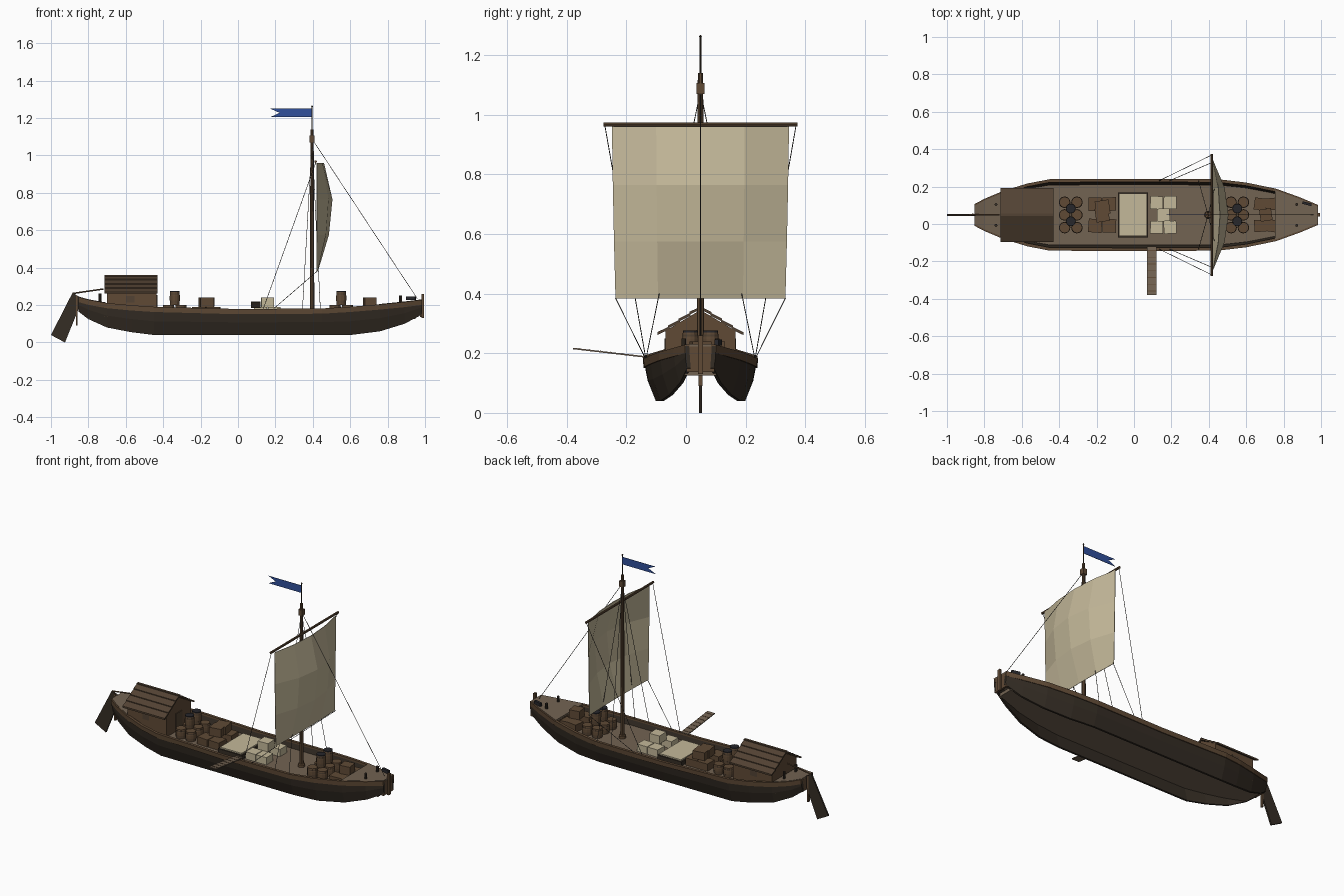
import bpy, bmesh, math, random
from mathutils import Vector, Matrix

if "Cube" in bpy.data.objects:
    bpy.data.objects.remove(bpy.data.objects["Cube"])

random.seed(3)
YC = 0.0485  # boat centreline, everything is built at y=0 then shifted

def mat(name, r, g, b):
    m = bpy.data.materials.new(name)
    m.diffuse_color = (r, g, b, 1)
    m.use_nodes = True
    m.node_tree.nodes["Principled BSDF"].inputs["Base Color"].default_value = m.diffuse_color
    return m

DARK = mat("dark_wood", .035, .026, .018)
ROOF = mat("roof_wood", .085, .055, .033)
WOOD = mat("wood", .115, .068, .036)
DECK = mat("deck_wood", .17, .125, .085)
SAIL = mat("canvas", .55, .48, .32)
FLAG = mat("blue_cloth", .03, .08, .33)
IRON = mat("iron", .02, .02, .024)
ROPE = mat("rope", .05, .045, .04)

def finish(name, bm, m):
    bmesh.ops.recalc_face_normals(bm, faces=bm.faces)
    me = bpy.data.meshes.new(name)
    bm.to_mesh(me)
    bm.free()
    me.materials.append(m)
    ob = bpy.data.objects.new(name, me)
    bpy.context.collection.objects.link(ob)
    return ob

def loft(name, sections, m):
    """Skin closed loops of 3D points and cap both ends."""
    bm = bmesh.new()
    rows = [[bm.verts.new(p) for p in s] for s in sections]
    n = len(rows[0])
    for a, b in zip(rows, rows[1:]):
        for i in range(n):
            j = (i + 1) % n
            bm.faces.new((a[i], a[j], b[j], b[i]))
    bm.faces.new(rows[0])
    bm.faces.new(rows[-1])
    return finish(name, bm, m)

def box(name, c, size, m, rot=0, axis='Z'):
    bm = bmesh.new()
    bmesh.ops.create_cube(bm, size=1)
    M = Matrix.Translation(c) @ Matrix.Rotation(rot, 4, axis) @ Matrix.Diagonal((*size, 1))
    bmesh.ops.transform(bm, matrix=M, verts=bm.verts)
    return finish(name, bm, m)

def rod(name, a, b, r, m, r2=None, seg=8):
    a, b = Vector(a), Vector(b)
    d = b - a
    bm = bmesh.new()
    M = Matrix.Translation((a + b) / 2) @ d.to_track_quat('Z', 'Y').to_matrix().to_4x4()
    bmesh.ops.create_cone(bm, cap_ends=True, segments=seg, radius1=r,
                          radius2=r if r2 is None else r2, depth=d.length, matrix=M)
    return finish(name, bm, m)

def lathe(name, c, prof, m, seg=12):
    secs = [[(c[0] + r * math.cos(2 * math.pi * i / seg), c[1] + r * math.sin(2 * math.pi * i / seg), c[2] + z)
             for i in range(seg)] for r, z in prof]
    return loft(name, secs, m)

# Hull stations: x, half width at rail, half width at bottom, rail z, bottom z
ST = [(-.853, .055, .04, .24, .165), (-.80, .083, .065, .225, .125), (-.70, .125, .10, .207, .08),
      (-.57, .165, .13, .195, .055), (-.45, .188, .15, .187, .04), (0, .19, .15, .175, .04),
      (.45, .188, .15, .178, .04), (.60, .17, .135, .187, .04), (.76, .137, .105, .20, .06),
      (.89, .09, .07, .213, .10), (.985, .05, .045, .225, .15)]

def station(x):
    for a, b in zip(ST, ST[1:]):
        if x <= b[0]:
            t = (x - a[0]) / (b[0] - a[0])
            return [p + (q - p) * t for p, q in zip(a, b)]
    return ST[-1]

def span(x0, x1):
    return [station(x0)] + [s for s in ST if x0 < s[0] < x1] + [station(x1)]

# Side planking and cap rails
T = .012
for s, side in ((-1, "near"), (1, "far")):
    loft(side + "_hull_side", [[(x, s * w, zt), (x, s * (w * .6 + b * .4 + .003), zt * .5 + zb * .5), (x, s * b, zb),
                                (x, s * (b - T), zb), (x, s * (w - T), zt)] for x, w, b, zt, zb in ST], DARK)
    loft(side + "_rail", [[(x, s * (w + .003), zt + .004), (x, s * (w + .001), zt - .024),
                           (x, s * (w - T - .002), zt - .024), (x, s * (w - T - .002), zt + .004)]
                          for x, w, b, zt, zb in ST], WOOD)

def slab(name, x0, x1, half, z0, z1, m):
    """Horizontal plate whose outline follows the hull stations."""
    loft(name, [[(q[0], -half(q), z0(q)), (q[0], half(q), z0(q)), (q[0], half(q), z1(q)), (q[0], -half(q), z1(q))]
                for q in span(x0, x1)], m)

slab("main_deck", -.80, .95, lambda q: (q[1] + q[2]) / 2 - .008, lambda q: .125, lambda q: .145, DECK)
for nm, a, b in (("stern_platform", -.852, -.705), ("bow_platform", .755, .983)):
    slab(nm, a, b, lambda q: q[1] - .006, lambda q: q[3] - .012, lambda q: q[3] + .006, DECK)
box("bow_bulkhead", (.76, 0, .168), (.012, .25, .055), WOOD)
box("stern_bulkhead", (-.71, 0, .17), (.012, .22, .06), WOOD)
box("bow_transom", (.978, 0, .18), (.012, .095, .085), WOOD)
box("stern_transom", (-.847, 0, .2), (.012, .09, .075), WOOD)
box("stem_post", (.988, 0, .195), (.012, .018, .13), WOOD)
box("stern_post", (-.862, 0, .17), (.01, .014, .16), WOOD)

# Rudder and tiller
loft("rudder", [[(x, y, z) for x, z in ((-.885, .265), (-.83, .235), (-.925, 0), (-1, .04))]
                for y in (-.005, .005)], DARK)
rod("tiller", (-.885, 0, .262), (-.72, 0, .286), .004, WOOD)

# Cabin with gable ends, stepped plank roof, door and windows
loft("cabin", [[(x, -.118, .14), (x, .118, .14), (x, .118, .275), (x, 0, .345), (x, -.118, .275)]
               for x in (-.70, -.435)], WOOD)
for s in (-1, 1):
    for i in range(4):
        y0, y1 = i * .0355 - .002, (i + 1) * .0355 + .002
        z0, z1 = .358 - i * .0225, .358 - (i + 1) * .0225 + .003
        loft("roof_plank", [[(x, s * y0, z0), (x, s * y1, z1), (x, s * y1, z1 - .01), (x, s * y0, z0 - .01)]
                            for x in (-.715, -.43)], ROOF)
    box("cabin_window", (-.575, s * .118, .232), (.045, .004, .035), ROOF)
box("roof_ridge", (-.572, 0, .355), (.285, .014, .01), ROOF)
box("cabin_door", (-.434, 0, .2), (.006, .06, .11), ROOF)

# Mast, flag pole and flag
M = .396
rod("mast", (M, 0, .14), (M, 0, 1.14), .013, WOOD, .009, 10)
box("mast_collar", (M, 0, 1.088), (.026, .026, .036), WOOD)
lathe("mast_foot", (M, 0, .145), [(.02, 0), (.02, .015), (.015, .02)], WOOD)
rod("flag_pole", (M, 0, 1.12), (M, 0, 1.26), .003, DARK)
lathe("pole_ball", (M, 0, 1.257), [(.002, 0), (.005, .005), (.002, .01)], DARK, 8)
loft("flag", [[(x, y, z) for x, z in ((M, 1.25), (.173, 1.25), (.222, 1.228), (.173, 1.205), (M, 1.205))]
              for y in (-.001, .001)], FLAG)

# Yard and billowing square sail
rod("yard", (.415, -.326, .967), (.415, .326, .967), .007, WOOD)
bm = bmesh.new()
rows = []
for z, bulge, half in ((.96, .038, .297), (.765, .083, .294), (.575, .064, .290), (.383, .006, .285)):
    rows.append([bm.verts.new((.422 + bulge * (1 - u * u), u * half, z)) for u in (-1, -.5, 0, .5, 1)])
for a, b in zip(rows, rows[1:]):
    for i in range(4):
        bm.faces.new((a[i], a[i + 1], b[i + 1], b[i]))
sail = finish("sail", bm, SAIL)
sail.modifiers.new("thickness", 'SOLIDIFY').thickness = .003

# Rigging
rod("forestay", (M, 0, 1.088), (.958, 0, .235), .0015, ROPE, seg=5)
for s in (-1, 1):
    for a, b in (((M, 0, 1.08), (.345, s * .183, .18)), ((M, 0, 1.08), (.44, s * .183, .18)),
                 ((.415, s * .32, .96), (.135, s * .183, .18)), ((.428, s * .285, .385), (.19, s * .183, .18))):
        rod("rigging_line", a, b, .0015, ROPE, seg=5)

# Barrels: six standing, two stacked on top with dark lids
def barrel(x, y, z, r, h, lid=False):
    lathe("barrel", (x, y, z), [(r * .92, 0), (r, h * .35), (r, h * .65), (r * .92, h)], WOOD)
    for t in (.2, .8):
        lathe("barrel_hoop", (x, y, z + h * t), [(r * .98, -.003), (r * .98, .003)], ROOF)
    if lid:
        lathe("barrel_lid", (x, y, z + h), [(r * .94, -.004), (r * .94, .002)], IRON)

for gx in (-.338, .552):
    for dx in (-.033, .033):
        for y in (-.068, 0, .068):
            barrel(gx + dx, y, .145, .031, .056)
    for y in (-.034, .034):
        barrel(gx, y, .201, .027, .073, True)

# Crates: four below, one turned crate above
def stack(name, gx, dx, dy, size, m, turn):
    for sx in (-1, 1):
        for sy in (-1, 1):
            box(name, (gx + sx * dx, sy * dy, .167), (size, size, .045), m, random.uniform(-turn, turn))
    box("upper_" + name, (gx, 0, .215), (size, size, .05), m, turn)

stack("crate", -.17, .038, .058, .072, WOOD, .15)
stack("crate", .705, .03, .058, .064, WOOD, .15)
stack("bale", .157, .036, .066, .068, SAIL, .04)
box("crate_lid", (-.168, .04, .216), (.075, .075, .048), WOOD, .15)

# Cargo hatch with canvas cover
box("hatch_coaming", (-.005, 0, .157), (.162, .24, .026), DARK)
box("hatch_cover", (-.005, 0, .168), (.145, .222, .02), SAIL)

# Gangplank with cross cleats
p0, p1 = Vector((.095, -.17, .186)), Vector((.095, -.428, .216))
ang = math.atan2(p1.z - p0.z, p1.y - p0.y) + math.pi
box("gangplank", (p0 + p1) / 2, (.05, (p1 - p0).length, .005), DECK, ang, 'X')
for i in range(7):
    box("gangplank_cleat", p0.lerp(p1, .08 + i * .14) + Vector((0, 0, .003)), (.048, .004, .002), WOOD, ang, 'X')

# Mooring posts and anchor stock
for s in (-1, 1):
    rod("stern_bollard", (-.738, s * .056, .2), (-.738, s * .056, .262), .008, DARK)
    rod("bow_bollard", (.87, s * .056, .2), (.87, s * .056, .25), .008, DARK)
box("anchor_stock", (.925, .06, .236), (.05, .014, .02), IRON, -.25)

for ob in bpy.context.collection.objects:
    ob.location.y += YC
